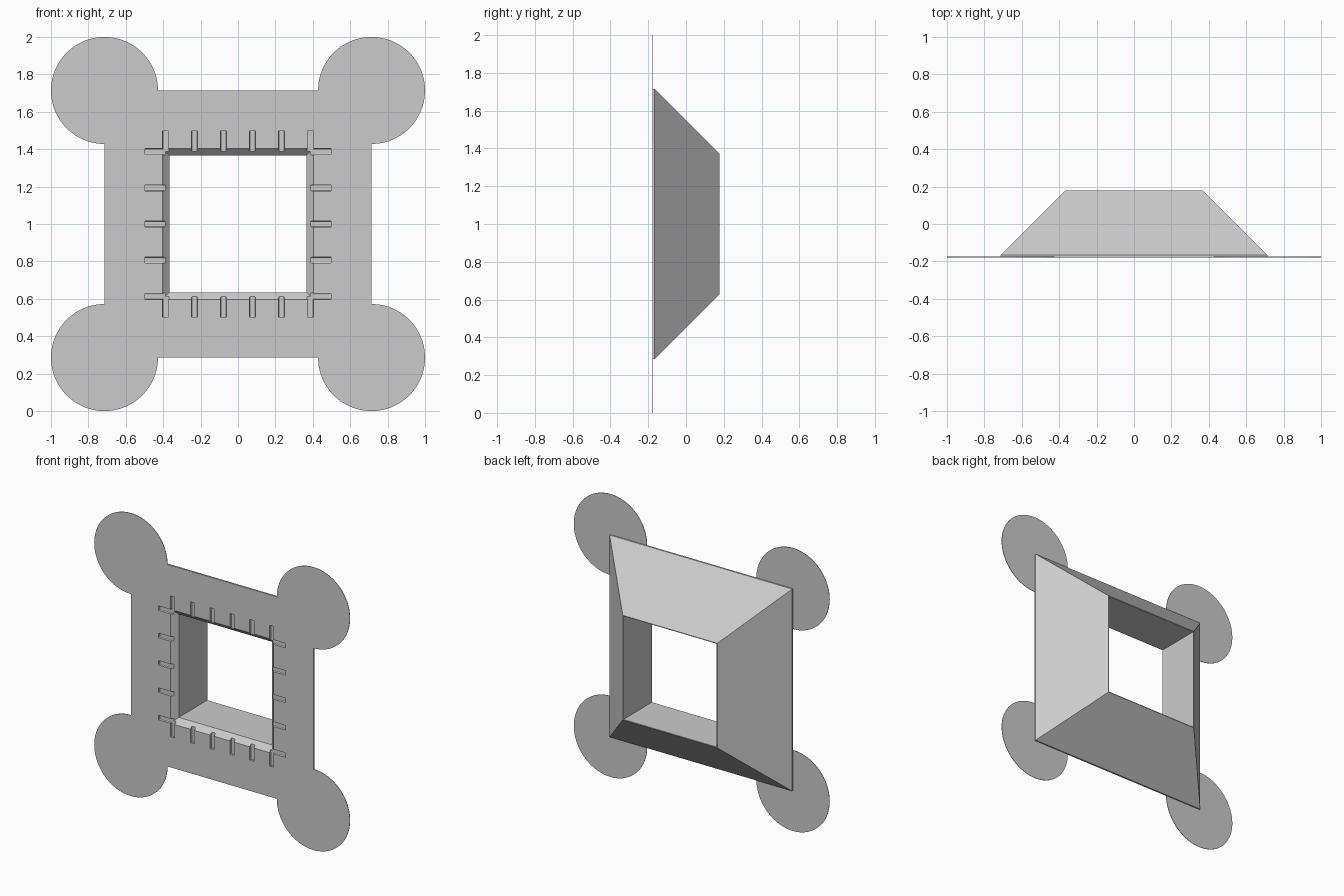
import bpy
import bmesh
from math import cos, sin, pi
from mathutils import Vector

cube = bpy.data.objects.get("Cube")
if cube:
    bpy.data.objects.remove(cube, do_unlink=True)

FRONT, BACK = -0.178, 0.178
CENTRE = Vector((0, 0, 1))
OUTER = 0.714        # half width of the plate
OPENING = 0.403      # half width of the opening at the front
SLOT_WIDTH, SLOT_DEPTH = 0.032, 0.016

grey = bpy.data.materials.new("plain grey")
grey.use_nodes = True
grey.diffuse_color = (0.6, 0.6, 0.6, 1)
grey.node_tree.nodes["Principled BSDF"].inputs["Base Color"].default_value = (0.6, 0.6, 0.6, 1)


def make_object(name, bm):
    bmesh.ops.recalc_face_normals(bm, faces=bm.faces)
    mesh = bpy.data.meshes.new(name)
    bm.to_mesh(mesh)
    bm.free()
    mesh.materials.append(grey)
    obj = bpy.data.objects.new(name, mesh)
    bpy.context.collection.objects.link(obj)
    return obj


# Frame: a closed section of (half width, depth) carried round four corners
section = [(OPENING, FRONT), (OUTER, FRONT), (OUTER, FRONT + 0.012),
           (0.37, BACK), (0.365, BACK), (0.365, FRONT + 0.038)]
bm = bmesh.new()
corners = [(-1, -1), (1, -1), (1, 1), (-1, 1)]
rings = [[bm.verts.new(CENTRE + Vector((sx * h, y, sz * h))) for sx, sz in corners]
         for h, y in section]
for a, b in zip(rings, rings[1:] + rings[:1]):
    for i in range(4):
        j = (i + 1) % 4
        bm.faces.new((a[i], a[j], b[j], b[i]))
frame = make_object("frame", bm)


# Slots: shallow grooves crossing the front rim of the opening
def slot_cutter(name, along, across, offsets):
    bm = bmesh.new()
    floor = FRONT + SLOT_DEPTH
    inner, outer = 0.37, 0.498
    for side in (-1, 1):
        for offset in offsets:
            verts = bmesh.ops.create_cube(bm, size=1)["verts"]
            for v in verts:
                reach = outer if v.co.x > 0 else inner
                y = floor if v.co.y > 0 else FRONT - 0.02
                shift = offset + v.co.z * SLOT_WIDTH
                v.co = CENTRE + along * side * reach + across * shift + Vector((0, y, 0))
    # Round the two long edges of each slot floor
    edges = [e for e in bm.edges
             if all(abs(v.co.y - floor) < 1e-5 for v in e.verts)
             and abs((e.verts[0].co - e.verts[1].co).dot(along)) > 0.05]
    bmesh.ops.bevel(bm, geom=edges, offset=0.006, segments=2, profile=0.5, affect='EDGES')
    cutter = make_object(name, bm)
    cutter.hide_render = True
    return cutter


X, Z = Vector((1, 0, 0)), Vector((0, 0, 1))
END = 0.387
cutters = [slot_cutter("upright_slot_cutter", Z, X, [END * (2 * i / 5 - 1) for i in range(6)]),
           slot_cutter("level_slot_cutter", X, Z, [END * (2 * i / 4 - 1) for i in range(5)])]

bpy.ops.object.select_all(action='DESELECT')
bpy.context.view_layer.objects.active = frame
frame.select_set(True)
for cutter in cutters:
    mod = frame.modifiers.new(cutter.name, 'BOOLEAN')
    mod.operation = 'DIFFERENCE'
    mod.solver = 'EXACT'
    mod.object = cutter
    bpy.ops.object.modifier_apply(modifier=mod.name)
for cutter in cutters:
    bpy.data.objects.remove(cutter, do_unlink=True)


# Corner pads: thin three-quarter discs wrapped round the plate corners
def corner_pad(name, sx, sz):
    bm = bmesh.new()
    centre = CENTRE + Vector((sx * OUTER, FRONT, sz * OUTER))
    steps = 72
    verts = [bm.verts.new(centre)]
    for i in range(steps + 1):
        a = -pi / 2 + 1.5 * pi * i / steps
        verts.append(bm.verts.new(centre + Vector((sx * cos(a), 0, sz * sin(a))) * 0.286))
    face = bm.faces.new(verts)
    extruded = bmesh.ops.extrude_face_region(bm, geom=[face])["geom"]
    moved = [g for g in extruded if isinstance(g, bmesh.types.BMVert)]
    bmesh.ops.translate(bm, verts=moved, vec=(0, 0.003, 0))
    return make_object(name, bm)


for sx, side in ((1, "left"), (-1, "right")):
    for sz, level in ((1, "upper"), (-1, "lower")):
        corner_pad(f"{level}_{side}_corner_pad", sx, sz)
